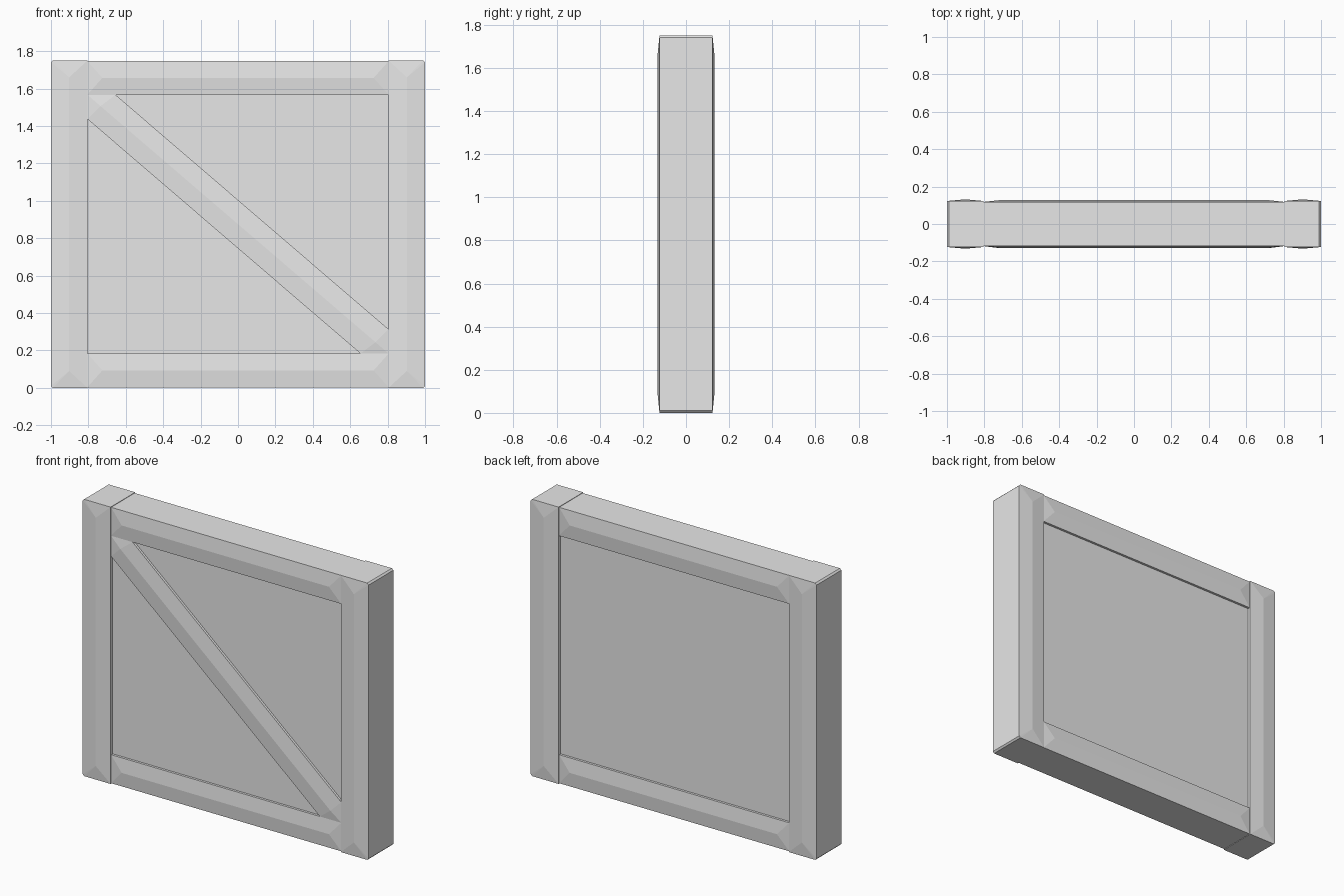
import bpy, bmesh

cube = bpy.data.objects.get("Cube")
if cube:
    bpy.data.objects.remove(cube, do_unlink=True)

W, H = 1.0, 1.75      # half width and height of the panel
B = 0.195             # board width
RISE = 0.009          # height of the board ridge above its edge

grey = bpy.data.materials.new("light_grey")
grey.use_nodes = True
colour = (0.8, 0.8, 0.8, 1)
grey.diffuse_color = colour
grey.node_tree.nodes["Principled BSDF"].inputs["Base Color"].default_value = colour


def board(name, outline, ridge, edge, back=None):
    """Plank with a hipped ridge on the front, and on the rear unless back is given."""
    bm = bmesh.new()
    n = len(outline)
    near = [min((0, 1), key=lambda k: (x - ridge[k][0]) ** 2 + (z - ridge[k][1]) ** 2)
            for x, z in outline]

    def hipped_face(side):
        rim = [bm.verts.new((x, side * edge, z)) for x, z in outline]
        top = [bm.verts.new((x, side * (edge + RISE), z)) for x, z in ridge]
        for i in range(n):
            j = (i + 1) % n
            face = [rim[i], rim[j], top[near[j]]]
            if near[i] != near[j]:
                face.append(top[near[i]])
            bm.faces.new(face)
        return rim

    front = hipped_face(-1)
    if back is None:
        rear = hipped_face(1)
    else:
        rear = [bm.verts.new((x, back, z)) for x, z in outline]
        bm.faces.new(rear)
    for i in range(n):
        j = (i + 1) % n
        bm.faces.new((front[i], front[j], rear[j], rear[i]))
    bmesh.ops.recalc_face_normals(bm, faces=bm.faces)
    mesh = bpy.data.meshes.new(name)
    bm.to_mesh(mesh)
    bm.free()
    mesh.materials.append(grey)
    obj = bpy.data.objects.new(name, mesh)
    bpy.context.collection.objects.link(obj)


# Upright posts with small chamfers on the outer corners
c = 0.01
inner = W - B
for side, name in ((1, "left_post"), (-1, "right_post")):
    outline = [(inner, 0), (W - c, 0), (W, c), (W, H - c), (W - c, H), (inner, H)]
    ridge = [(W - B / 2, 0.09), (W - B / 2, H - 0.09)]
    board(name, [(side * x, z) for x, z in outline],
          [(side * x, z) for x, z in ridge], 0.123)

# Horizontal rails between the posts
rail = 0.183
for z0, name in ((0.003, "bottom_rail"), (H - 0.003 - rail + 0.003, "top_rail")):
    z1 = z0 + rail - 0.003
    mid = (z0 + z1) / 2
    board(name, [(-inner, z0), (inner, z0), (inner, z1), (-inner, z1)],
          [(-inner + 0.08, mid), (inner - 0.08, mid)], 0.118)

# Diagonal brace on the front only
low, high = rail, H - rail
dx, dz = 0.15, 0.13
board("diagonal_brace",
      [(-inner, high), (-inner + dx, high), (inner, low + dz),
       (inner, low), (inner - dx, low), (-inner, high - dz)],
      [(-inner + 0.07, high - 0.061), (inner - 0.07, low + 0.061)], 0.118, -0.05)

# Recessed flat panel
bpy.ops.mesh.primitive_cube_add(size=1, location=(0, 0, H / 2))
panel = bpy.context.object
panel.name = "centre_panel"
panel.scale = (2 * inner, 0.206, high - low)
panel.data.materials.append(grey)
